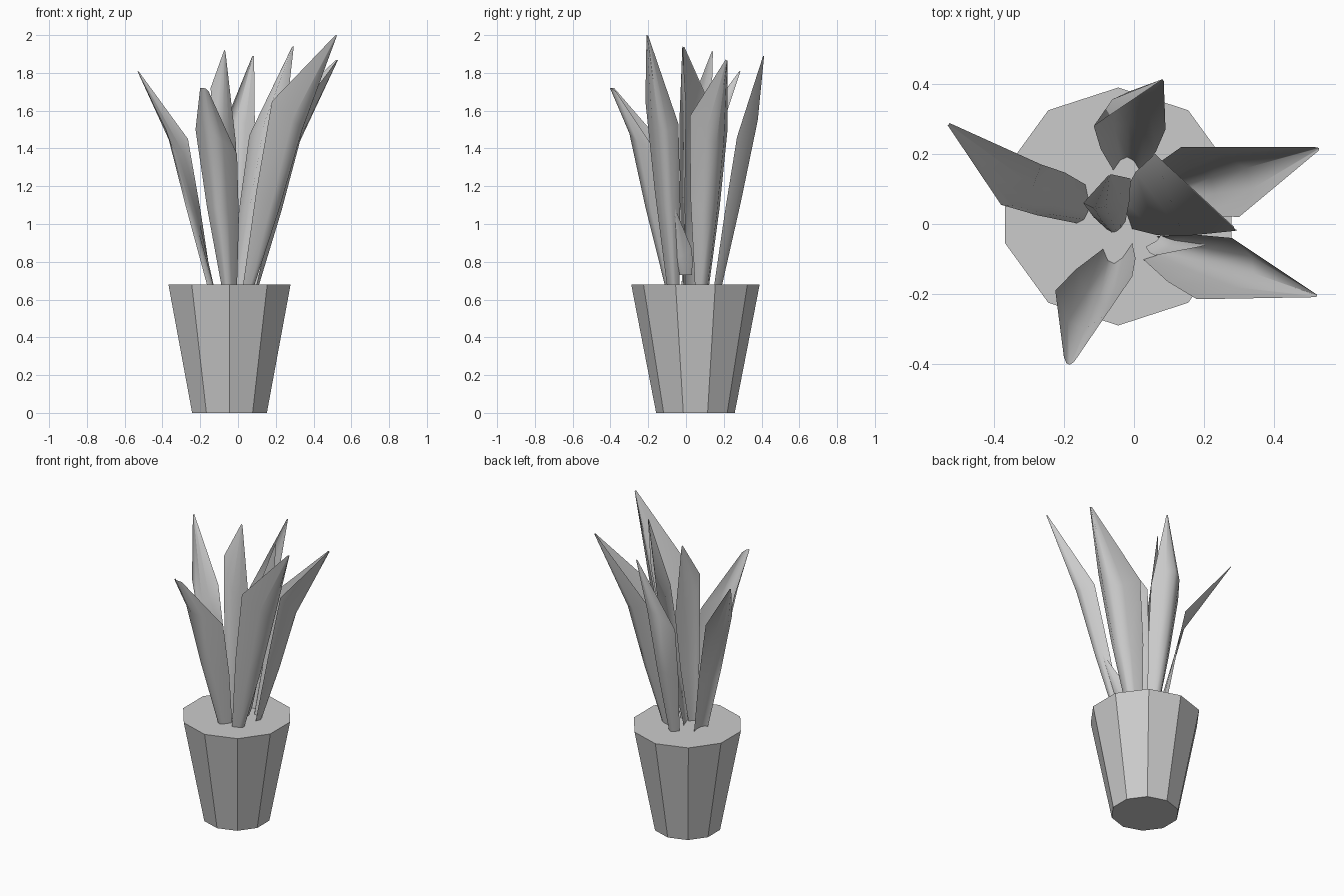
import bpy
import bmesh
from math import radians
from mathutils import Vector, Matrix

cube = bpy.data.objects.get("Cube")
if cube:
    bpy.data.objects.remove(cube, do_unlink=True)

# One plain grey for everything
grey = bpy.data.materials.new("plain_grey")
grey.use_nodes = True
tone = (0.6, 0.6, 0.6, 1.0)
grey.diffuse_color = tone
for node in grey.node_tree.nodes:
    if node.type == 'BSDF_PRINCIPLED':
        node.inputs["Base Color"].default_value = tone


def add_object(name, bm, smooth=False):
    """Turn a bmesh into a named, coloured object."""
    mesh = bpy.data.meshes.new(name)
    bm.to_mesh(mesh)
    bm.free()
    mesh.materials.append(grey)
    for face in mesh.polygons:
        face.use_smooth = smooth
    obj = bpy.data.objects.new(name, mesh)
    bpy.context.collection.objects.link(obj)
    return obj


def leaf(name, base, left, keel, right, tip,
         base_width=0.38, tip_width=0.05, twist=0, columns=4):
    """Folded blade: a narrow foot, a wide shoulder and a pointed end."""
    base, left, keel, right, tip = map(Vector, (base, left, keel, right, tip))
    control = keel * 2 - (left + right) / 2
    centre = (left + keel + right) / 3
    turn = Matrix.Rotation(radians(twist), 3, 'Z')

    def across(t):
        return left * (1 - t) ** 2 + control * 2 * t * (1 - t) + right * t ** 2

    shoulder = [across(i / columns) for i in range(columns + 1)]
    foot = [base + turn @ (p - centre) * base_width for p in shoulder]
    for p in foot:
        p.z = base.z
    middle = [a.lerp(b, 0.5) + (b - centre) * 0.08 for a, b in zip(foot, shoulder)]
    end = [tip + (p - centre) * tip_width for p in shoulder]
    for p in end:
        p.z = min(p.z, tip.z)

    bm = bmesh.new()
    rows = [[bm.verts.new(p) for p in row] for row in (foot, middle, shoulder, end)]
    for low, high in zip(rows, rows[1:]):
        for i in range(columns):
            bm.faces.new((low[i], low[i + 1], high[i + 1], high[i]))
    return add_object(name, bm, smooth=True)


# Tapered ten-sided pot, closed at both ends
pot_height = 0.68
bm = bmesh.new()
bmesh.ops.create_cone(bm, cap_ends=True, segments=10, radius1=0.208,
                      radius2=0.34, depth=pot_height)
pot = add_object("pot", bm)
pot.location = (-0.045, 0.05, pot_height / 2)

# Leaves: foot, one shoulder, keel, other shoulder, tip
leaf("right_leaf", (-0.145, 0.05, 0.68), (-0.265, 0.17, 1.45),
     (-0.315, 0.07, 1.36), (-0.38, 0.055, 1.5), (-0.53, 0.285, 1.81),
     base_width=0.7, twist=32)
leaf("left_front_leaf", (0.06, -0.07, 0.68), (0.18, -0.215, 1.65),
     (0.34, -0.14, 1.5), (0.28, -0.04, 1.53), (0.52, -0.205, 2.0))
leaf("left_back_leaf", (0.08, 0.09, 0.68), (0.3, 0.02, 1.57),
     (0.32, 0.16, 1.42), (0.135, 0.22, 1.5), (0.525, 0.215, 1.87))
leaf("front_leaf", (-0.05, -0.08, 0.68), (-0.225, -0.19, 1.5),
     (-0.14, -0.3, 1.48), (-0.005, -0.15, 1.37), (-0.18, -0.385, 1.72),
     tip_width=0.2)
leaf("centre_leaf", (-0.05, -0.01, 0.68), (-0.01, 0.13, 1.42),
     (-0.08, 0.05, 1.5), (-0.145, 0.06, 1.72), (-0.07, 0.14, 1.92))
leaf("back_leaf", (-0.02, 0.165, 0.68), (0.09, 0.27, 1.46),
     (-0.01, 0.38, 1.55), (-0.115, 0.28, 1.42), (0.08, 0.41, 1.89))
leaf("tall_inner_leaf", (0.0, 0.02, 0.68), (0.06, 0.2, 1.47),
     (0.14, -0.035, 1.54), (0.26, 0.0, 1.63), (0.29, -0.015, 1.94), columns=2)
leaf("small_sprout", (0.06, -0.02, 0.73), (0.06, -0.09, 0.83),
     (0.12, -0.04, 0.82), (0.1, 0.03, 0.87), (0.2, -0.06, 1.08), base_width=0.8)
